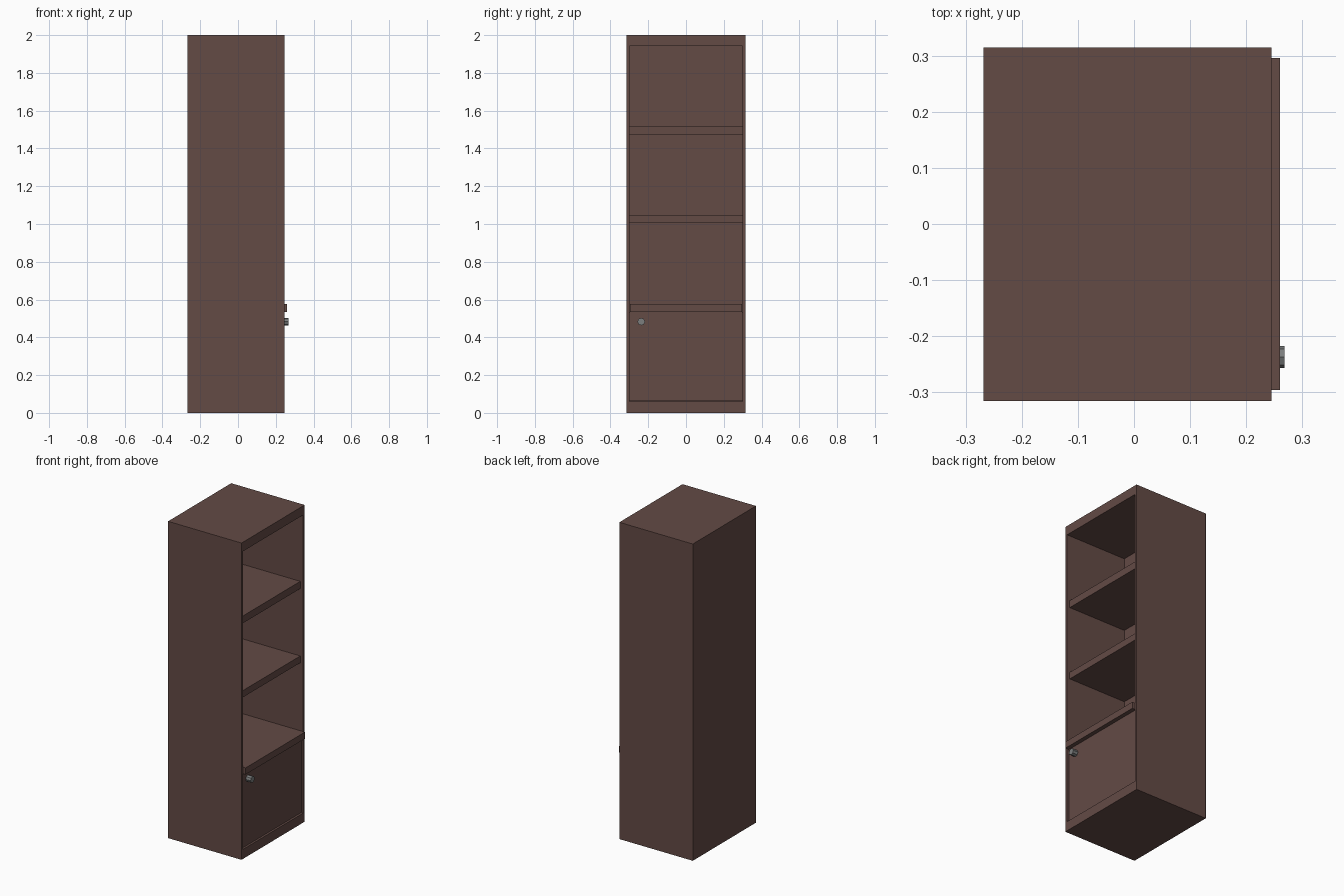
import bpy, bmesh
from math import radians
from mathutils import Matrix, Vector

if "Cube" in bpy.data.objects:
    bpy.data.objects.remove(bpy.data.objects["Cube"])


def material(name, color):
    m = bpy.data.materials.new(name)
    m.diffuse_color = (*color, 1)
    m.use_nodes = True
    m.node_tree.nodes["Principled BSDF"].inputs["Base Color"].default_value = m.diffuse_color
    return m


WOOD = material("dark_wood", (0.126, 0.069, 0.06))
METAL = material("grey_metal", (0.2, 0.21, 0.21))


def finish(name, bm, mat):
    bmesh.ops.recalc_face_normals(bm, faces=bm.faces[:])
    me = bpy.data.meshes.new(name)
    bm.to_mesh(me)
    bm.free()
    me.materials.append(mat)
    ob = bpy.data.objects.new(name, me)
    bpy.context.collection.objects.link(ob)
    return ob


def box_bm(x0, x1, y0, y1, z0, z1):
    bm = bmesh.new()
    lo, hi = Vector((x0, y0, z0)), Vector((x1, y1, z1))
    bmesh.ops.create_cube(bm, size=1,
                          matrix=Matrix.Translation((lo + hi) / 2) @ Matrix.Diagonal((*(hi - lo), 1)))
    return bm


def box(name, *dims):
    return finish(name, box_bm(*dims), WOOD)


FRONT, BACK = 0.245, -0.18       # opening plane and inner back wall
HALF = 0.30                      # half width of the opening

# Carcass: solid block with its +x face inset and pushed in to form the cavity
bm = box_bm(-0.268, FRONT, -0.315, 0.315, 0, 2)
face = max(bm.faces, key=lambda f: f.calc_center_median().x)
bmesh.ops.inset_region(bm, faces=[face], thickness=0.01)
for v in face.verts:
    v.co.y = HALF if v.co.y > 0 else -HALF
    v.co.z = 1.942 if v.co.z > 1 else 0.06
inner = bmesh.ops.extrude_discrete_faces(bm, faces=[face])["faces"][0]
for v in inner.verts:
    v.co.x = BACK
finish("cabinet_carcass", bm, WOOD)

# Recessed shelves
for name, z0, z1 in (("upper_shelf", 1.472, 1.518), ("middle_shelf", 1.004, 1.047)):
    box(name, BACK, 0.225, -HALF, HALF, z0, z1)

# Lower shelf with protruding lip above the door
box("lower_shelf", BACK, 0.26, -0.296, 0.296, 0.535, 0.577)

# Door, slightly recessed in the opening
box("door", 0.212, 0.234, -0.298, 0.298, 0.062, 0.535)

# Round door knob
bm = bmesh.new()
bmesh.ops.create_cone(bm, cap_ends=True, segments=8, radius1=0.02, radius2=0.02, depth=0.036,
                      matrix=Matrix.Translation((0.25, -0.237, 0.483)) @ Matrix.Rotation(radians(90), 4, 'Y'))
finish("door_knob", bm, METAL)
